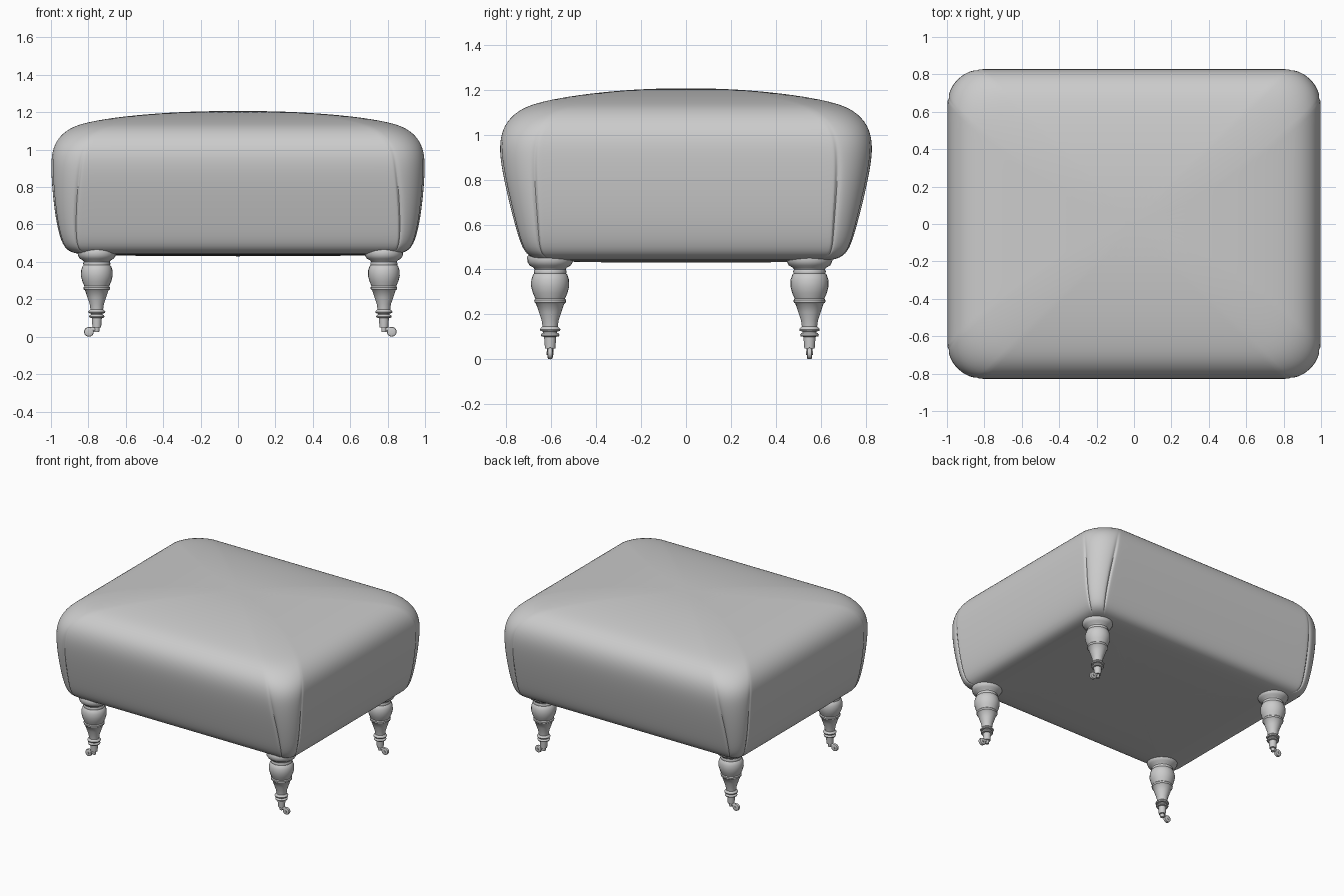
import bpy, bmesh
from math import cos, sin, pi, radians
from mathutils import Vector

if "Cube" in bpy.data.objects:
    bpy.data.objects.remove(bpy.data.objects["Cube"], do_unlink=True)

grey = bpy.data.materials.new("plain grey")
grey.use_nodes = True
grey.diffuse_color = (0.6, 0.6, 0.6, 1)
grey.node_tree.nodes["Principled BSDF"].inputs["Base Color"].default_value = (0.6, 0.6, 0.6, 1)


def finish(bm, name, angle):
    bmesh.ops.recalc_face_normals(bm, faces=bm.faces)
    mesh = bpy.data.meshes.new(name)
    bm.to_mesh(mesh)
    bm.free()
    obj = bpy.data.objects.new(name, mesh)
    bpy.context.collection.objects.link(obj)
    mesh.materials.append(grey)
    bpy.ops.object.select_all(action="DESELECT")
    obj.select_set(True)
    bpy.context.view_layer.objects.active = obj
    bpy.ops.object.shade_smooth_by_angle(angle=radians(angle))
    return obj


def loft(bm, rings):
    loops = [[bm.verts.new(p) for p in ring] for ring in rings]
    n = len(loops[0])
    for a, b in zip(loops, loops[1:]):
        for i in range(n):
            bm.faces.new((a[i], a[(i + 1) % n], b[(i + 1) % n], b[i]))
    bm.faces.new(loops[0])
    bm.faces.new(loops[-1])


# Cushion cross-section: rounded rectangle with a sewn pleat at both ends of each corner
CORNER = (0, 5, 9, 13, 28, 45, 62, 77, 81, 85, 90)
PLEATS = (9, 81)


def cushion_ring(hx, hy, z, r, groove):
    corners = []
    for k in range(4):
        sx, sy = ((1, 1), (-1, 1), (-1, -1), (1, -1))[k]
        arc = []
        for deg in CORNER:
            t = radians(deg + 90 * k)
            rad = r - (groove if deg in PLEATS else 0)
            arc.append(Vector((sx * (hx - r) + rad * cos(t), sy * (hy - r) + rad * sin(t), z)))
        corners.append(arc)
    points = []
    for k in range(4):
        points += corners[k]
        start, end = corners[k][-1], corners[(k + 1) % 4][0]
        points += [start.lerp(end, i / 7) for i in range(1, 7)]
    return points


# Half width, half depth, height, corner radius, pleat depth
CUSHION = [
    (0.30, 0.24, 0.43, 0.03, 0), (0.82, 0.62, 0.435, 0.05, 0), (0.90, 0.69, 0.45, 0.07, 0.006),
    (0.94, 0.73, 0.49, 0.09, 0.012), (0.97, 0.762, 0.60, 0.12, 0.016), (0.99, 0.80, 0.75, 0.15, 0.016),
    (1.0, 0.83, 0.90, 0.18, 0.010), (0.995, 0.828, 0.99, 0.19, 0.003), (0.965, 0.80, 1.06, 0.20, 0),
    (0.90, 0.735, 1.118, 0.20, 0), (0.80, 0.64, 1.149, 0.19, 0), (0.62, 0.48, 1.178, 0.17, 0),
    (0.36, 0.27, 1.200, 0.12, 0), (0.12, 0.09, 1.207, 0.05, 0),
]
bm = bmesh.new()
loft(bm, [cushion_ring(*row) for row in CUSHION])
cushion = finish(bm, "cushion", 60)
smooth = cushion.modifiers.new("soft upholstery", "SUBSURF")
smooth.levels = smooth.render_levels = 2

# Turned leg outline: radius, height
LEG = [
    (0.010, 0.048), (0.023, 0.048), (0.027, 0.100), (0.039, 0.102), (0.042, 0.109), (0.037, 0.116),
    (0.031, 0.118), (0.031, 0.124), (0.043, 0.126), (0.046, 0.133), (0.040, 0.141), (0.034, 0.146),
    (0.038, 0.175), (0.050, 0.210), (0.063, 0.248), (0.070, 0.253), (0.071, 0.264), (0.066, 0.270),
    (0.077, 0.295), (0.085, 0.325), (0.084, 0.355), (0.076, 0.378), (0.071, 0.382), (0.073, 0.392),
    (0.069, 0.400), (0.074, 0.408), (0.092, 0.418), (0.101, 0.434), (0.103, 0.455), (0.095, 0.47),
]
SIDES = 24


def lathe(bm, profile, place):
    loft(bm, [[place(r * cos(2 * pi * i / SIDES), r * sin(2 * pi * i / SIDES), h)
               for i in range(SIDES)] for r, h in profile])


def add_leg(name, x, y):
    out = 1 if x > 0 else -1
    bm = bmesh.new()
    lathe(bm, LEG, lambda a, b, h: (x + a, y + b, h))
    finish(bm, name + "_leg", 40)

    # Caster: pin, wheel on a cross axle, and the arm joining them
    bm = bmesh.new()
    lathe(bm, [(0.012, 0.024), (0.014, 0.03), (0.014, 0.05)], lambda a, b, h: (x + a, y + b, h))
    wx, wz = x + out * 0.042, 0.026
    lathe(bm, [(0.017, -0.012), (0.024, -0.009), (0.026, 0), (0.024, 0.009), (0.017, 0.012)],
          lambda a, b, h: (wx + a, y + h, wz + b))
    lathe(bm, [(0.008, -0.016), (0.008, 0.016)], lambda a, b, h: (wx + a, y + h, wz + b))
    lathe(bm, [(0.009, 0), (0.011, 0.02), (0.009, 0.035)],
          lambda a, b, h: (x + out * h, y + a, 0.036 + b + h * 0.2))
    finish(bm, name + "_caster", 40)


for side, x in (("right", -0.755), ("left", 0.78)):
    for end, y in (("front", -0.605), ("back", 0.55)):
        add_leg(end + "_" + side, x, y)
